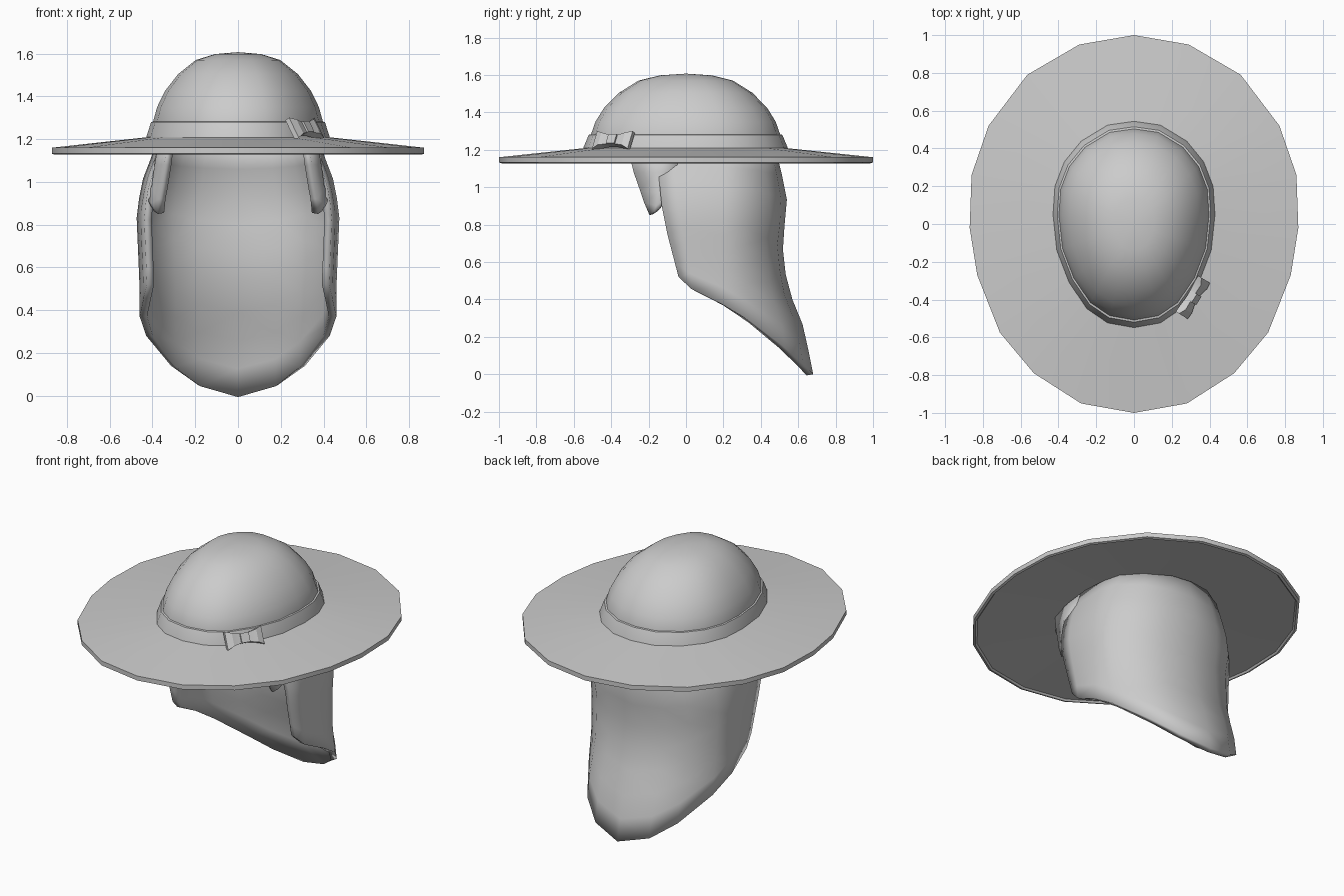
import bpy, math
from mathutils import Vector

if "Cube" in bpy.data.objects:
    bpy.data.objects.remove(bpy.data.objects["Cube"])


def make(name, verts, faces, angle=40):
    me = bpy.data.meshes.new(name)
    me.from_pydata(verts, [], faces)
    ob = bpy.data.objects.new(name, me)
    bpy.context.collection.objects.link(ob)
    bpy.ops.object.select_all(action='DESELECT')
    ob.select_set(True)
    bpy.context.view_layer.objects.active = ob
    bpy.ops.object.shade_smooth_by_angle(angle=math.radians(angle))
    return ob


def ring_from_half(half):
    # counter-clockwise outline starting at the front
    return half + [(-x, y) for x, y in half[-2:0:-1]]


def loft(name, rings, closed=False, cap_z=None, angle=40):
    n = len(rings[0])
    verts = [v for r in rings for v in r]
    count = len(rings) if closed else len(rings) - 1
    faces = []
    for k in range(count):
        a, b = k * n, (k + 1) % len(rings) * n
        faces += [(a + i, a + (i + 1) % n, b + (i + 1) % n, b + i) for i in range(n)]
    if cap_z:
        verts.append((0, 0, cap_z))
        a = (len(rings) - 1) * n
        faces += [(a + i, a + (i + 1) % n, len(verts) - 1) for i in range(n)]
    return make(name, verts, faces, angle)


def scaled(outline, s, z):
    return [(x * s, y * s, z) for x, y in outline]


def sheet(name, rows, thickness):
    # open sheet for the right half, mirrored and thickened inward
    n = len(rows[0])
    faces = [(r * n + j, r * n + j + 1, r * n + n + j + 1, r * n + n + j)
             for r in range(len(rows) - 1) for j in range(n - 1)]
    ob = make(name, [v for r in rows for v in r], faces, 50)
    m = ob.modifiers.new("mirror", 'MIRROR')
    m.use_clip = True
    s = ob.modifiers.new("thickness", 'SOLIDIFY')
    s.thickness, s.offset = thickness, -1
    return ob


def curve(points, z):
    for (z0, a), (z1, b) in zip(points, points[1:]):
        if z <= z1:
            return a + (b - a) * max(0, (z - z0) / (z1 - z0))
    return points[-1][1]


brim_line = ring_from_half([(0, -1), (.28, -.95), (.53, -.79), (.71, -.575), (.83, -.27),
                            (.87, -.02), (.86, .26), (.77, .52), (.565, .79), (.29, .95), (0, 1)])
head_line = ring_from_half([(0, -.55), (.14, -.525), (.25, -.45), (.345, -.31), (.41, -.14),
                            (.43, .05), (.42, .2), (.37, .33), (.28, .44), (.14, .525), (0, .545)])

# Brim
loft("brim", [scaled(head_line, .93, 1.17), scaled(brim_line, .975, 1.137),
              scaled(brim_line, .985, 1.127), scaled(brim_line, 1, 1.132),
              scaled(brim_line, 1, 1.16), scaled(head_line, .93, 1.212)], closed=True, angle=30)

# Crown
crown = [(.93, 1.19), (.925, 1.28), (.88, 1.35), (.795, 1.425), (.65, 1.505),
         (.46, 1.57), (.25, 1.598)]
loft("crown", [scaled(head_line, s, z) for s, z in crown], cap_z=1.607, angle=60)

# Hat band
loft("hat_band", [scaled(head_line, s, z) for s, z in
                  [(.92, 1.195), (1, 1.2), (.995, 1.215), (.945, 1.28), (.91, 1.283)]],
     closed=True, angle=30)

# Bow: two flared wings and a knot, leaning with the band
centre = Vector((.312, -.388, 1.248))
along = Vector((.53, .85, 0)).normalized()
up = Vector((-.42, .26, .87)).normalized()
out = along.cross(up)


def bow_piece(name, sections):
    # sections: (position along, half height, back, front)
    verts = [centre + along * u + up * w + out * d
             for u, h, d0, d1 in sections
             for w, d in ((-h, d0), (-h, d1), (h, d1), (h, d0))]
    faces = [(4 * k + i, 4 * k + (i + 1) % 4, 4 * k + 4 + (i + 1) % 4, 4 * k + 4 + i)[::-1]
             for k in range(len(sections) - 1) for i in range(4)]
    e = len(verts)
    faces += [(0, 1, 2, 3), (e - 1, e - 2, e - 3, e - 4)]
    make(name, verts, faces, 25)


bow_piece("bow_wings", [(-.112, .054, -.012, .012), (-.075, .038, -.02, .024),
                        (0, .022, -.02, .012), (.075, .038, -.02, .024),
                        (.112, .054, -.012, .012)])
bow_piece("bow_knot", [(-.026, .028, -.02, .026), (.026, .028, -.02, .026)])

# Long hair: half ellipse round the back, straight flanks to the front edge
back_y = [(0, .68), (.25, .63), (.47, .54), (.74, .51), (.88, .55), (1.13, .5), (1.2, .48)]
half_w = [(0, .46), (.5, .46), (.85, .475), (1, .45), (1.13, .4), (1.2, .38)]
front_y = [(.3, -.03), (.52, -.04), (.75, -.1), (.9, -.13), (1.2, -.16)]
columns = [(0, 0, 0), (24, 0, .05), (43, 0, .14), (69, 0, .28),
           (90, 0, .37), (90, .72, .455), (90, 1, .52)]
side_y = .2


def hair_point(column, v):
    deg, forward, low = column
    z = 1.2 + (low - 1.2) * v
    w, b, f = curve(half_w, z), curve(back_y, z), curve(front_y, z)
    t = math.radians(deg)
    x = w * math.sin(t) - .035 * forward ** 2
    y = side_y + (b - side_y) * math.cos(t) if deg < 90 else side_y + (f - side_y) * forward
    return (x, y, z)


sheet("long_hair", [[hair_point(c, k / 9) for c in columns] for k in range(10)], .035)

# Side locks in front of the ears
lock_rows = [[(.37, -.04, 1.2), (.37, -.17, 1.2), (.33, -.31, 1.2)],
             [(.395, -.05, 1.08), (.39, -.16, 1.08), (.345, -.28, 1.08)],
             [(.42, -.08, .98), (.405, -.15, .97), (.36, -.245, .98)],
             [(.43, -.11, .93), (.405, -.16, .9), (.37, -.225, .92)],
             [(.41, -.14, .89), (.395, -.17, .865), (.375, -.195, .85)]]
sheet("side_locks", lock_rows, .035)
